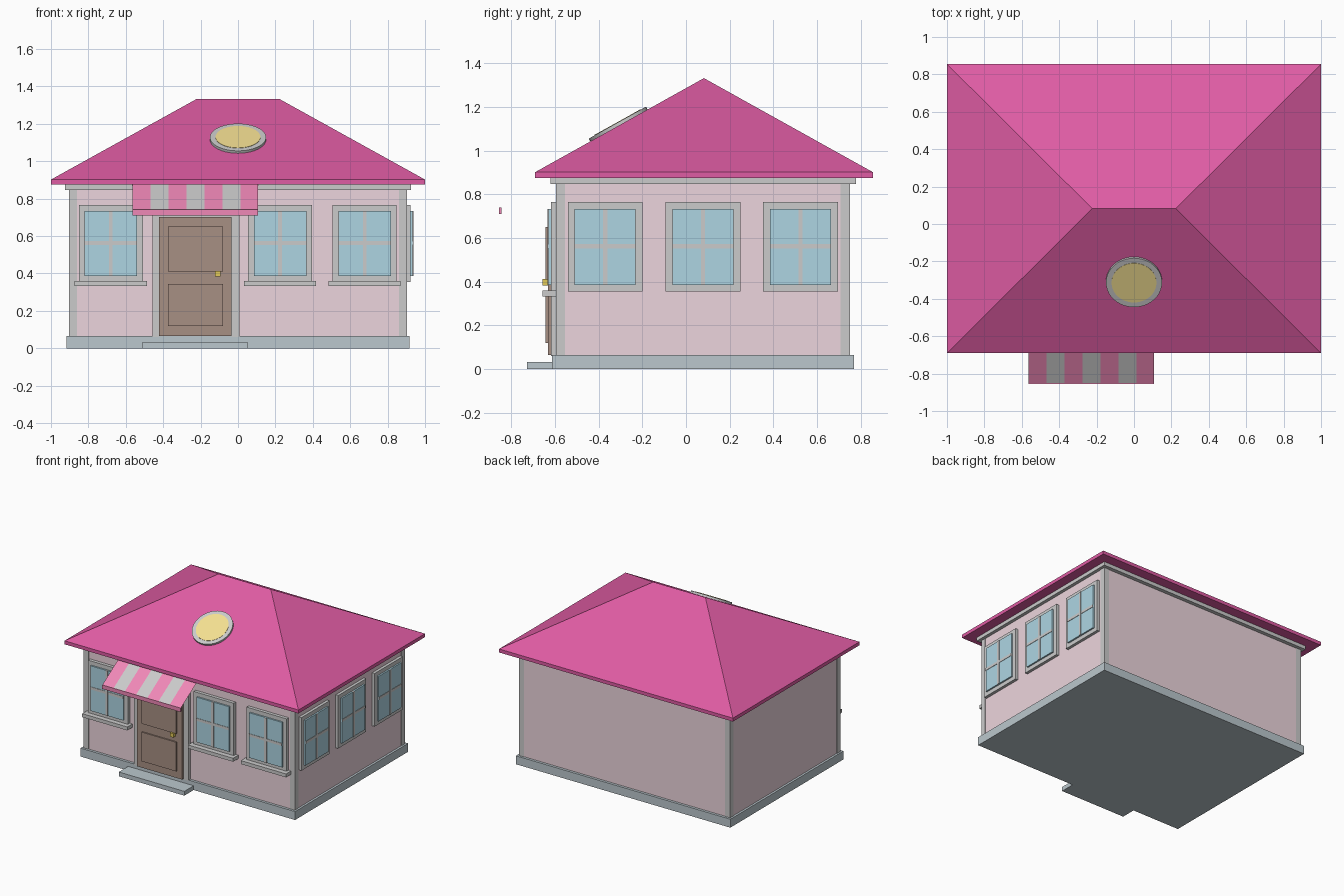
import bpy, bmesh, math
from mathutils import Matrix

if "Cube" in bpy.data.objects:
    bpy.data.objects.remove(bpy.data.objects["Cube"])


def material(name, rgb):
    m = bpy.data.materials.new(name)
    m.diffuse_color = (*[(c / 255) ** 2.2 for c in rgb], 1)
    m.use_nodes = True
    m.node_tree.nodes["Principled BSDF"].inputs["Base Color"].default_value = m.diffuse_color
    return m


ROOF = material("roof_pink", (222, 92, 162))
WALL = material("wall_pink", (236, 212, 220))
TRIM = material("trim_white", (238, 238, 238))
STONE = material("stone", (186, 198, 204))
WOOD = material("wood", (166, 142, 130))
GLASS = material("glass", (172, 212, 226))
BRASS = material("brass", (226, 200, 90))
LIGHT = material("skylight_yellow", (245, 224, 145))
STRIPE = material("awning_pink", (240, 135, 182))
GREY = material("awning_white", (205, 205, 205))


def finish(name, bm, *mats):
    me = bpy.data.meshes.new(name)
    bm.to_mesh(me)
    bm.free()
    for m in mats:
        me.materials.append(m)
    ob = bpy.data.objects.new(name, me)
    bpy.context.collection.objects.link(ob)
    return ob


def add_box(bm, x, y, z):
    size = [b - a for a, b in (x, y, z)]
    mid = [(a + b) / 2 for a, b in (x, y, z)]
    bmesh.ops.create_cube(bm, size=1, matrix=Matrix.Translation(mid) @ Matrix.Diagonal((*size, 1)))


def box(name, x, y, z, mat):
    bm = bmesh.new()
    add_box(bm, x, y, z)
    return finish(name, bm, mat)


# Plinth, step and walls
box("plinth", (-.917, .917), (-.613, .768), (0, .065), STONE)
box("door_step", (-.51, .05), (-.727, -.6), (0, .033), STONE)
box("walls", (-.9, .9), (-.593, .748), (.06, .88), WALL)
for i, x in enumerate((-.903, .86)):
    for j, y in enumerate((-.596, .708)):
        box(f"corner_post_{i}{j}", (x, x + .043), (y, y + .043), (.06, .88), TRIM)
box("cornice", (-.925, .925), (-.62, .777), (.847, .877), TRIM)

# Hipped roof with a thin fascia
bm = bmesh.new()
corners = [(-1, -.69), (1, -.69), (1, .855), (-1, .855)]
low = [bm.verts.new((x, y, .875)) for x, y in corners]
top = [bm.verts.new((x, y, .902)) for x, y in corners]
left, right = [bm.verts.new((x, .082, 1.332)) for x in (-.223, .223)]
bm.faces.new(low[::-1])
for i in range(4):
    j = (i + 1) % 4
    bm.faces.new((low[i], low[j], top[j], top[i]))
for f in ((top[0], top[1], right, left), (top[1], top[2], right),
          (top[2], top[3], left, right), (top[3], top[0], left)):
    bm.faces.new(f)
finish("hip_roof", bm, ROOF)

# Round skylight lying on the front slope
tilt = math.atan2(.43, .772)
place = Matrix.Translation((0, -.308, 1.118)) @ Matrix.Rotation(tilt, 4, 'X')
for name, r, h, mat in (("skylight_frame", .15, .024, TRIM), ("skylight_glass", .12, .028, LIGHT)):
    bm = bmesh.new()
    bmesh.ops.create_cone(bm, cap_ends=True, segments=40, radius1=r, radius2=r, depth=h)
    ob = finish(name, bm, mat)
    ob.matrix_world = place
    ob.data.shade_smooth()
    ob.data.set_sharp_from_angle(angle=math.radians(30))


# Window modelled facing -y at the origin, then placed on a wall
def window(name, place, sill):
    w, z0, z1 = .171, .355, .765
    parts = {"frame": (TRIM, [((-w, -w + .031), (-.02, .01), (z0, z1)),
                              ((w - .031, w), (-.02, .01), (z0, z1)),
                              ((-w + .031, w - .031), (-.02, .01), (z0, z0 + .031)),
                              ((-w + .031, w - .031), (-.02, .01), (z1 - .031, z1))]),
             "glass": (GLASS, [((-.14, .14), (-.032, .01), (.386, .734))]),
             "bars": (TRIM, [((-.01, .01), (-.036, 0), (.386, .734)),
                             ((-.14, .14), (-.035, 0), (.553, .573))])}
    if sill:
        parts["sill"] = (TRIM, [((-.193, .193), (-.058, .01), (.333, .36))])
    for part, (mat, boxes) in parts.items():
        bm = bmesh.new()
        for b in boxes:
            add_box(bm, *b)
        finish(f"{name}_{part}", bm, mat).matrix_world = place


for i, x in enumerate((-.68, .225, .677)):
    window(f"front_window_{i}", Matrix.Translation((x, -.598, 0)), True)
for i, y in enumerate((-.37, .078, .524)):
    window(f"side_window_{i}", Matrix.Translation((.902, y, 0)) @ Matrix.Rotation(math.pi / 2, 4, 'Z'), False)

# Door with frame, raised panels and knob
bm = bmesh.new()
add_box(bm, (-.457, -.422), (-.617, -.59), (.06, .76))
add_box(bm, (-.035, .008), (-.617, -.59), (.06, .76))
add_box(bm, (-.422, -.035), (-.617, -.59), (.702, .76))
finish("door_frame", bm, TRIM)
box("door", (-.422, -.035), (-.632, -.59), (.065, .702), WOOD)
for i, z in enumerate(((.12, .345), (.41, .65))):
    box(f"door_panel_{i}", (-.375, -.08), (-.642, -.62), z, WOOD)
box("door_knob", (-.122, -.094), (-.656, -.63), (.383, .413), BRASS)

# Striped awning: one sloped strip per stripe plus a front valance
bm = bmesh.new()
n, x0, x1 = 7, -.563, .108
rows = []
for i in range(n + 1):
    x = x0 + (x1 - x0) * i / n
    rows.append((bm.verts.new((x, -.852, .74)), bm.verts.new((x, -.608, .895))))
for i, (a, b) in enumerate(zip(rows, rows[1:])):
    f = bm.faces.new((a[0], b[0], b[1], a[1]))
    f.material_index = i % 2
finish("awning", bm, STRIPE, GREY)
box("awning_valance", (x0, x1), (-.855, -.844), (.71, .741), STRIPE)
